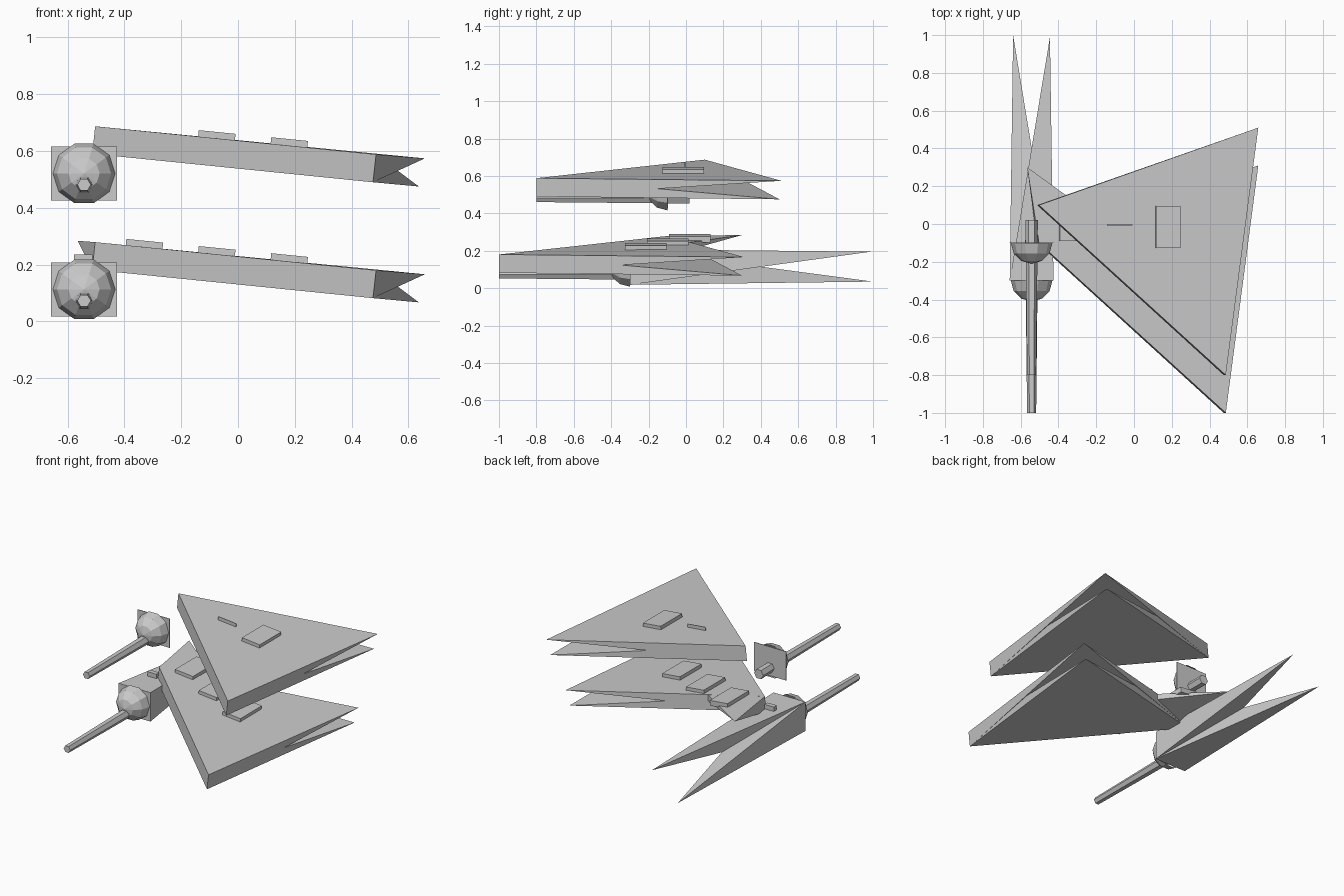
import bpy, bmesh
from math import radians, atan
from mathutils import Vector, Matrix

if "Cube" in bpy.data.objects:
    bpy.data.objects.remove(bpy.data.objects["Cube"])

LOWER = Vector((0, -0.2, -0.408))   # offset from upper tier to lower tier
UPPER = Vector((0, 0, 0))


def finish(bm, name):
    bmesh.ops.recalc_face_normals(bm, faces=bm.faces)
    me = bpy.data.meshes.new(name)
    bm.to_mesh(me)
    bm.free()
    ob = bpy.data.objects.new(name, me)
    bpy.context.collection.objects.link(ob)
    return ob


def spikes(name, base, tips, off=UPPER):
    """Overlapping pyramids that share one base quad, one per tip."""
    bm = bmesh.new()
    for tip in tips:
        b = [bm.verts.new(Vector(p) + off) for p in base]
        t = bm.verts.new(Vector(tip) + off)
        bm.faces.new(b)
        for i in range(4):
            bm.faces.new((b[i], b[(i + 1) % 4], t))
    return finish(bm, name)


def box(name, center, size, tilt=0.0):
    bm = bmesh.new()
    m = (Matrix.Translation(center) @ Matrix.Rotation(tilt, 4, 'Y')
         @ Matrix.Diagonal((*size, 1)))
    bmesh.ops.create_cube(bm, size=1, matrix=m)
    return finish(bm, name)


def turret(prefix, off):
    c = Vector((-0.542, -0.1, 0.521)) + off
    # faceted half dome facing the front
    bm = bmesh.new()
    m = Matrix.Translation(c) @ Matrix.Rotation(radians(90), 4, 'X')
    bmesh.ops.create_uvsphere(bm, u_segments=10, v_segments=6, radius=0.11, matrix=m)
    bmesh.ops.rotate(bm, cent=c, matrix=Matrix.Rotation(radians(18), 3, 'Y'), verts=bm.verts)
    bmesh.ops.bisect_plane(bm, geom=bm.verts[:] + bm.edges[:] + bm.faces[:],
                           plane_co=c, plane_no=(0, 1, 0), clear_outer=True)
    finish(bm, prefix + "_dome")
    # tapered six-sided barrel
    bm = bmesh.new()
    m = (Matrix.Translation(c + Vector((0, -0.29, -0.04)))
         @ Matrix.Rotation(radians(90), 4, 'X') @ Matrix.Rotation(radians(30), 4, 'Z'))
    bmesh.ops.create_cone(bm, cap_ends=True, segments=6, radius1=0.033,
                          radius2=0.024, depth=0.82, matrix=m)
    finish(bm, prefix + "_barrel")


# wings: wedge with a split trailing tip
B_TOP, B_BOT = (-0.503, 0.1, 0.687), (-0.513, 0.1, 0.59)
A_TOP, A_BOT = (0.486, -0.8, 0.588), (0.475, -0.8, 0.49)
TIPS = [(0.658, 0.51, 0.574), (0.637, 0.5, 0.475)]
for name, off in (("upper_wing", UPPER), ("lower_wing", LOWER)):
    spikes(name, (B_TOP, B_BOT, A_BOT, A_TOP), TIPS, off)

# inner spike at the root of the lower wing
spikes("wing_root_spike", (B_TOP, B_BOT, (0.1, 0.02, 0.558), (0.1, 0.02, 0.625)),
       [(-0.565, 0.5, 0.692)], LOWER)

# fork-tailed body
x0, x1, z0, z1 = -0.658, -0.426, 0.018, 0.208
spikes("body", [(x0, -0.3, z0), (x1, -0.3, z0), (x1, -0.3, z1), (x0, -0.3, z1)],
       [(-0.64, 1.0, 0.035), (-0.445, 0.99, 0.195)])

# turrets and upper backing plate
turret("upper_turret", UPPER)
turret("lower_turret", LOWER)
box("upper_turret_plate", (-0.542, -0.099, 0.521), (0.232, 0.004, 0.19))

# raised panels along the wing tops
tilt = atan(0.1)
for i in range(3):
    x, y = -0.33 + 0.255 * i, 0.02 - 0.118 * i
    box(f"lower_panel_{i + 1}", (x, y, 0.267 - 0.0985 * (x + 0.33)),
        (0.13, 0.222, 0.034), tilt)
box("upper_panel", (0.18, -0.015, 0.625), (0.13, 0.222, 0.034), tilt)
box("upper_panel_strip", (-0.075, -0.005, 0.65), (0.13, 0.004, 0.034), tilt)

# small block joining wing root and body
box("root_block", (-0.545, -0.1, 0.215), (0.066, 0.03, 0.04))
